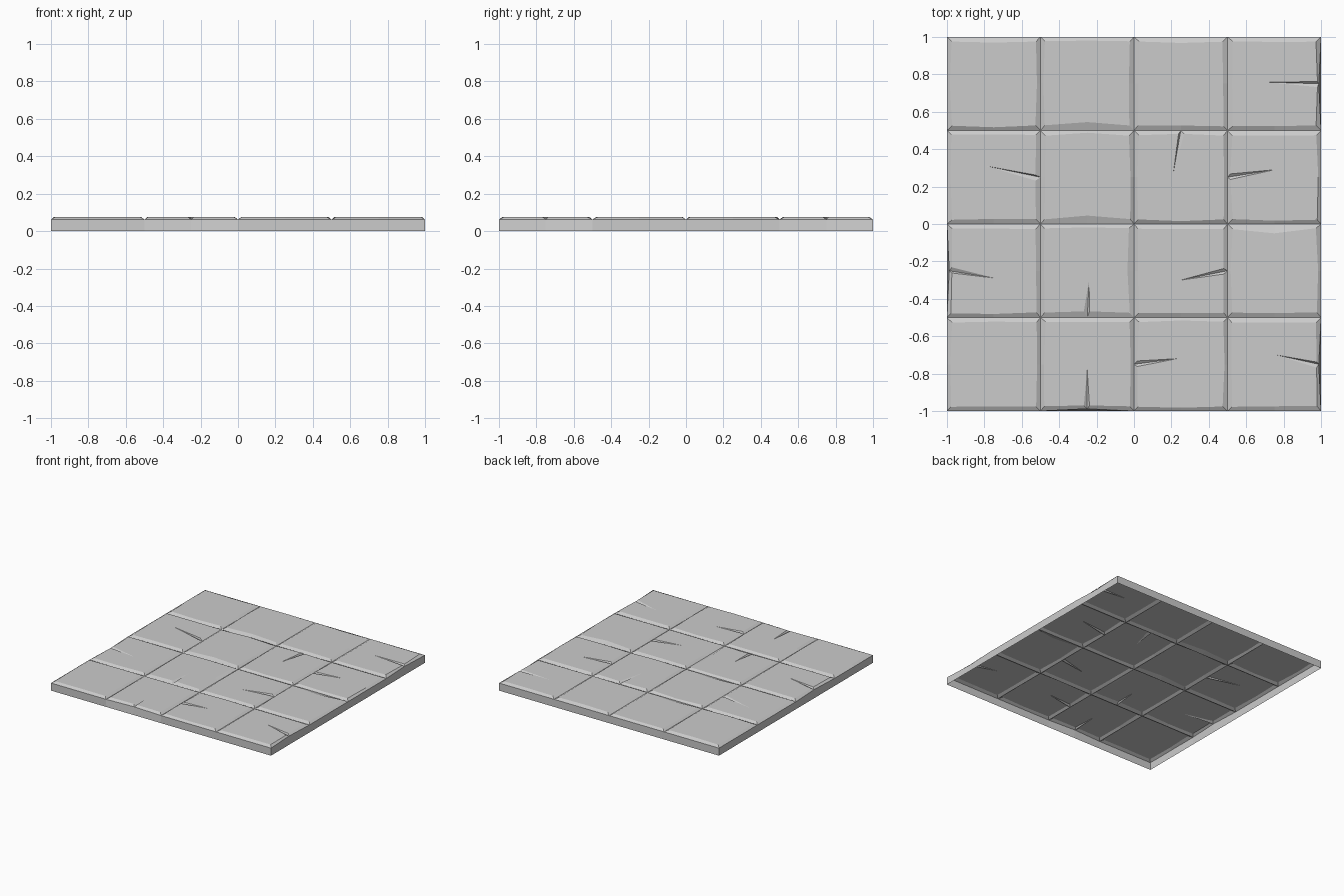
import bpy, bmesh, random
from mathutils import Vector

if "Cube" in bpy.data.objects:
    bpy.data.objects.remove(bpy.data.objects["Cube"])

random.seed(4)
BASE, TOP, CELL = 0.062, 0.075, 0.5
BOTTOM, RIGHT, UPPER, LEFT = range(4)

# Cracks: (column, row, side) -> tip of the crack in plan
cracks = {
    (0, 2, RIGHT): (-0.79, 0.31), (2, 2, UPPER): (0.21, 0.27),
    (3, 2, LEFT): (0.75, 0.29), (3, 3, RIGHT): (0.72, 0.758),
    (0, 1, LEFT): (-0.74, -0.29), (2, 1, RIGHT): (0.25, -0.30),
    (1, 1, BOTTOM): (-0.24, -0.30), (2, 0, LEFT): (0.23, -0.72),
    (3, 0, RIGHT): (0.76, -0.70), (1, 0, BOTTOM): (-0.25, -0.78),
}
# Chipped edges: wider bevel at the middle of the side
chips = {
    (1, 3, BOTTOM): 0.045, (1, 2, BOTTOM): 0.045, (3, 1, UPPER): 0.05,
    (2, 3, UPPER): 0.032, (0, 3, UPPER): 0.03, (1, 1, RIGHT): 0.035,
    (1, 2, UPPER): 0.012, (1, 1, BOTTOM): 0.033, (1, 0, BOTTOM): 0.03,
}

bm = bmesh.new()


def face(*pts):
    bm.faces.new([bm.verts.new(p) for p in pts])


def tile(col, row):
    centre = Vector((-0.75 + col * CELL, -0.75 + row * CELL, 0))
    h = CELL / 2
    corners = [centre + Vector((sx * h, sy * h, BASE))
               for sx, sy in ((-1, -1), (1, -1), (1, 1), (-1, 1))]
    inner = [centre + Vector((sx * (h - random.uniform(.02, .028)),
                              sy * (h - random.uniform(.022, .028)), TOP))
             for sx, sy in ((-1, -1), (1, -1), (1, 1), (-1, 1))]
    outline = []
    for s in range(4):
        a, b = corners[s], corners[(s + 1) % 4]
        ia, ib = inner[s], inner[(s + 1) % 4]
        along = (b - a).normalized()
        inward = Vector((-along.y, along.x, 0))
        mid = (a + b) / 2
        key = (col, row, s)
        rim = ((s == BOTTOM and row == 0) or (s == RIGHT and col == 3)
               or (s == UPPER and row == 3) or (s == LEFT and col == 0))
        if rim and key in cracks:
            mid = mid + inward * 0.012
        inset = chips.get(key, random.uniform(.015, .028))
        top_mid = (a + b) / 2 + inward * inset
        top_mid.z = TOP
        outline.append(ia)
        if key in cracks:
            # crack wedge sloping up to its tip
            m1, m2 = top_mid - along * 0.018, top_mid + along * 0.012
            tip = Vector((*cracks[key], TOP))
            face(mid, m1, ia, a)
            face(mid, tip, m1)
            face(mid, m2, tip)
            face(b, ib, m2, mid)
            outline += [m1, tip, m2]
        else:
            face(a, mid, top_mid, ia)
            face(mid, b, ib, top_mid)
            outline.append(top_mid)
        if rim:
            # outer wall down to the ground
            low = [Vector((p.x, p.y, 0)) for p in (a, (a + b) / 2, b)]
            face(low[0], low[1], mid, a)
            face(low[1], low[2], b, mid)
    face(*outline)


for col in range(4):
    for row in range(4):
        tile(col, row)

# Weld tiles into one open-bottomed slab
bmesh.ops.remove_doubles(bm, verts=bm.verts, dist=1e-5)
bmesh.ops.recalc_face_normals(bm, faces=bm.faces)
bm.normal_update()
if sum(f.normal.z * f.calc_area() for f in bm.faces) < 0:
    bmesh.ops.reverse_faces(bm, faces=bm.faces)
mesh = bpy.data.meshes.new("stone_floor")
bm.to_mesh(mesh)
bm.free()
bpy.context.collection.objects.link(bpy.data.objects.new("stone_floor", mesh))
